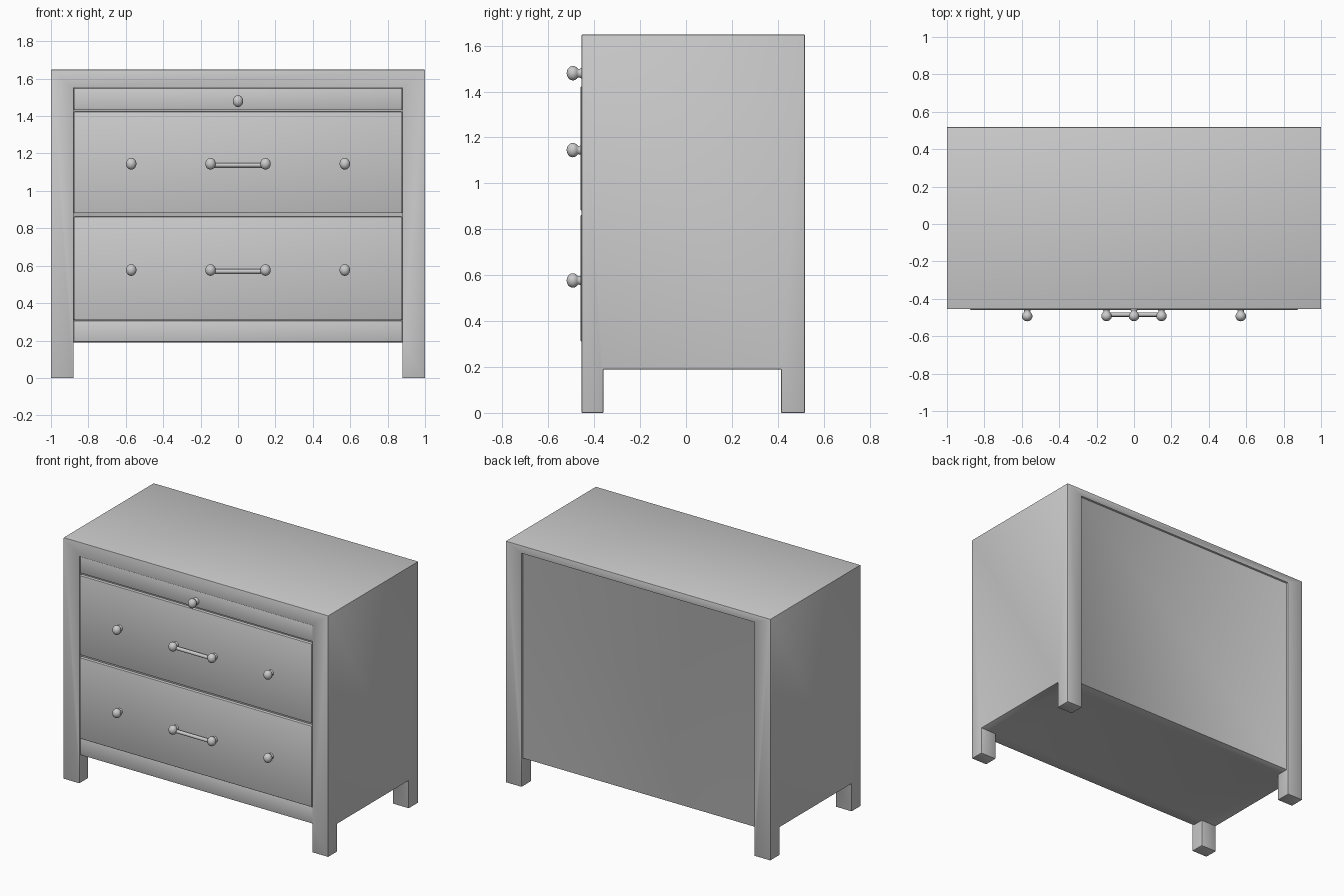
import bpy, bmesh, math
from mathutils import Matrix

if "Cube" in bpy.data.objects:
    bpy.data.objects.remove(bpy.data.objects["Cube"])


def finish(ob, angle=35):
    bpy.ops.object.select_all(action='DESELECT')
    ob.select_set(True)
    bpy.context.view_layer.objects.active = ob
    for m in list(ob.modifiers):
        bpy.ops.object.modifier_apply(modifier=m.name)
    bpy.ops.object.shade_smooth_by_angle(angle=math.radians(angle))
    return ob


def new_object(name, bm):
    bmesh.ops.recalc_face_normals(bm, faces=bm.faces)
    me = bpy.data.meshes.new(name)
    bm.to_mesh(me)
    bm.free()
    ob = bpy.data.objects.new(name, me)
    bpy.context.collection.objects.link(ob)
    return ob


def box(name, x, y, z):
    """Box from (min, max) ranges."""
    bm = bmesh.new()
    bmesh.ops.create_cube(bm, size=1)
    for v in bm.verts:
        v.co = [r[0] + (c + 0.5) * (r[1] - r[0]) for c, r in zip(v.co, (x, y, z))]
    return new_object(name, bm)


def bevel(ob, width, segments=2):
    m = ob.modifiers.new("Bevel", 'BEVEL')
    m.width = width
    m.segments = segments
    m.limit_method = 'ANGLE'
    m.angle_limit = math.radians(40)


def cylinder_x(name, x0, x1, y, z, r):
    bm = bmesh.new()
    bmesh.ops.create_cone(bm, cap_ends=True, segments=20, radius1=r, radius2=r, depth=x1 - x0,
                          matrix=Matrix.Translation(((x0 + x1) / 2, y, z)) @ Matrix.Rotation(math.pi / 2, 4, 'Y'))
    return new_object(name, bm)


# Case: one block with leg openings and shallow front and back recesses cut out
case = box("case", (-1, 1), (-0.455, 0.518), (0, 1.648))
cuts = [
    ((-1.2, 1.2), (-0.36, 0.415), (-0.2, 0.19)),      # between front and back legs
    ((-0.88, 0.88), (-0.7, 0.7), (-0.2, 0.19)),       # between left and right legs
    ((-0.88, 0.88), (-0.7, -0.438), (-0.1, 1.55)),    # drawer opening
    ((-0.88, 0.88), (0.503, 0.7), (-0.1, 1.595)),     # back panel recess
]
cutters = []
for i, c in enumerate(cuts):
    cutter = box(f"cutter_{i}", *c)
    cutter.hide_render = True
    m = case.modifiers.new("Cut", 'BOOLEAN')
    m.operation = 'DIFFERENCE'
    m.solver = 'EXACT'
    m.object = cutter
    cutters.append(cutter)
bevel(case, 0.006)
finish(case)
for c in cutters:
    bpy.data.objects.remove(c)

# Drawer fronts and bottom rail
for name, z0, z1, front, half in [
    ("bottom_rail", 0.192, 0.306, -0.449, 0.879),
    ("lower_drawer", 0.309, 0.863, -0.459, 0.877),
    ("upper_drawer", 0.881, 1.424, -0.459, 0.877),
    ("slim_top_drawer", 1.435, 1.549, -0.450, 0.877),
]:
    ob = box(name, (-half, half), (front, -0.42), (z0, z1))
    bevel(ob, 0.005)
    finish(ob)

# Knob: lathe profile (radius, y), slightly taller than wide
ball = [(0.028 * math.sin(a), -0.493 - 0.027 * math.cos(a))
        for a in (math.radians(d) for d in range(0, 141, 14))]
profile = ball + [(0.016, -0.468), (0.017, -0.462), (0.022, -0.455), (0.022, -0.44), (0, -0.44)]


def knob(name, x, z):
    bm = bmesh.new()
    verts = [bm.verts.new((r, y, 0)) for r, y in profile]
    edges = [bm.edges.new(p) for p in zip(verts, verts[1:])]
    bmesh.ops.spin(bm, geom=verts + edges, cent=(0, 0, 0), axis=(0, 1, 0),
                   angle=math.tau, steps=24)
    bmesh.ops.remove_doubles(bm, verts=bm.verts, dist=0.0005)
    for v in bm.verts:
        v.co = (v.co.x + x, v.co.y, v.co.z * 1.12 + z)
    finish(new_object(name, bm), 50)


knob("slim_drawer_knob", 0, 1.48)

# Side knobs and bar handles on both large drawers
for drawer, z in (("lower", 0.577), ("upper", 1.145)):
    for side, s in (("left", -1), ("right", 1)):
        knob(f"{drawer}_{side}_knob", s * 0.571, z)
        knob(f"{drawer}_{side}_handle_end", s * 0.147, z)
    finish(cylinder_x(f"{drawer}_handle_bar", -0.147, 0.147, -0.484, z - 0.007, 0.012))
